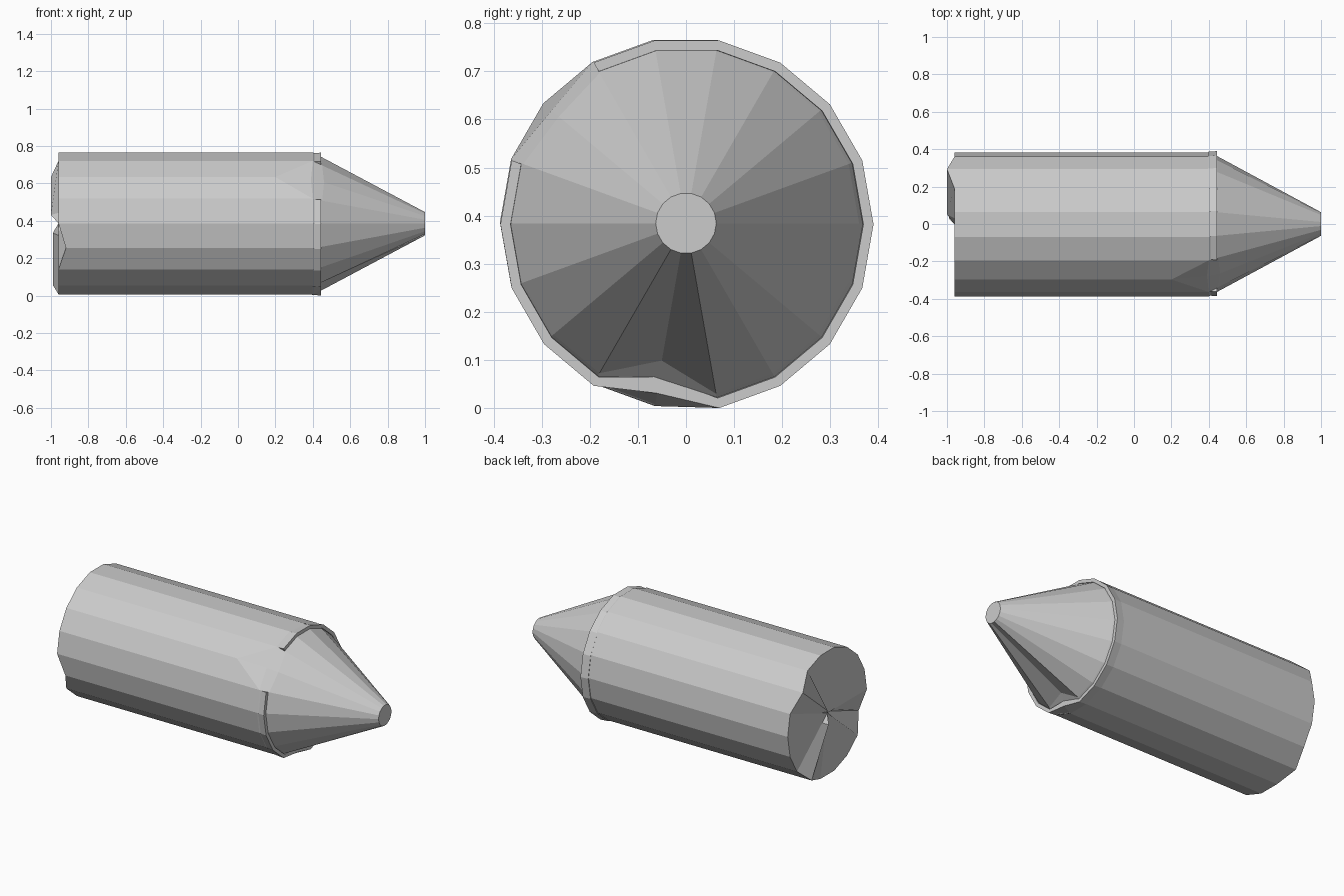
import bpy, bmesh
from math import cos, sin, radians

if "Cube" in bpy.data.objects:
    bpy.data.objects.remove(bpy.data.objects["Cube"], do_unlink=True)

SIDES = 18
STEP = 360 // SIDES

grey = bpy.data.materials.new("light_grey")
grey.use_nodes = True
colour = (0.6, 0.6, 0.6, 1)
grey.diffuse_color = colour
grey.node_tree.nodes["Principled BSDF"].inputs["Base Color"].default_value = colour


def ring(bm, x, r, cy=0.0, cz=0.384, moved=None):
    """Ring of vertices around x; moved maps an angle to its own (x, radius)."""
    verts = []
    for k in range(SIDES):
        a = k * STEP
        px, pr = (moved or {}).get(a, (x, r))
        verts.append(bm.verts.new((px, cy + pr * cos(radians(a)), cz + pr * sin(radians(a)))))
    return verts


def bridge(bm, r0, r1, skip=()):
    faces = {}
    for k in range(SIDES):
        if k * STEP not in skip:
            n = (k + 1) % SIDES
            faces[k * STEP] = bm.faces.new((r0[k], r0[n], r1[n], r1[k]))
    return faces


def finish(bm, name):
    bmesh.ops.recalc_face_normals(bm, faces=bm.faces[:])
    mesh = bpy.data.meshes.new(name)
    bm.to_mesh(mesh)
    bm.free()
    mesh.materials.append(grey)
    obj = bpy.data.objects.new(name, mesh)
    bpy.context.collection.objects.link(obj)


# Body, crumpled back cap and tapered nose
bm = bmesh.new()
R = 0.385
BODY = dict(cy=-0.002, cz=0.386)
cap = ring(bm, -0.96, 0.065, moved={40: (-1, 0.07), 300: (-0.99, 0.06), 200: (-0.92, 0.065)}, **BODY)
back = ring(bm, -0.96, R, moved={40: (-1, R), 300: (-0.988, R), 200: (-0.92, R)}, **BODY)
middle = ring(bm, 0.2, R, **BODY)
front = ring(bm, 0.40, R, moved={140: (0.39, 0.362)}, **BODY)
nose = ring(bm, 0.45, 0.360, moved={140: (0.46, 0.345), 260: (0.475, 0.29)})
tip = ring(bm, 1.0, 0.063)

centre = bm.verts.new((-0.96, -0.002, 0.386))
for k in range(SIDES):
    bm.faces.new((centre, cap[k], cap[(k + 1) % SIDES]))
bridge(bm, cap, back)
bridge(bm, back, middle)
shell = bridge(bm, middle, front)
bridge(bm, front, nose)
bridge(bm, nose, tip)
bm.faces.new(tip)

# Chipped corner spreads from one point on the body edge
corner = 140 // STEP
bmesh.utils.face_split(shell[140 - STEP], middle[corner], front[corner - 1])
bmesh.utils.face_split(shell[140], middle[corner], front[corner + 1])
finish(bm, "body_and_nose")

# Raised lip with a broken gap and one bent corner
bm = bmesh.new()
LIP = dict(cy=0.002, cz=0.382)
sections = [
    ring(bm, 0.395, 0.384, **LIP),
    ring(bm, 0.445, 0.388, moved={260: (0.445, 0.357)}, **LIP),
    ring(bm, 0.445, 0.367, moved={260: (0.445, 0.322)}, **LIP),
    ring(bm, 0.395, 0.362, moved={260: (0.395, 0.322)}, **LIP),
]
for i in range(4):
    bridge(bm, sections[i], sections[(i + 1) % 4], skip=(120, 140))
for a in (120, 160):
    bm.faces.new([s[a // STEP] for s in sections])
bmesh.ops.delete(bm, geom=[v for v in bm.verts if not v.link_faces], context="VERTS")
finish(bm, "front_lip")
